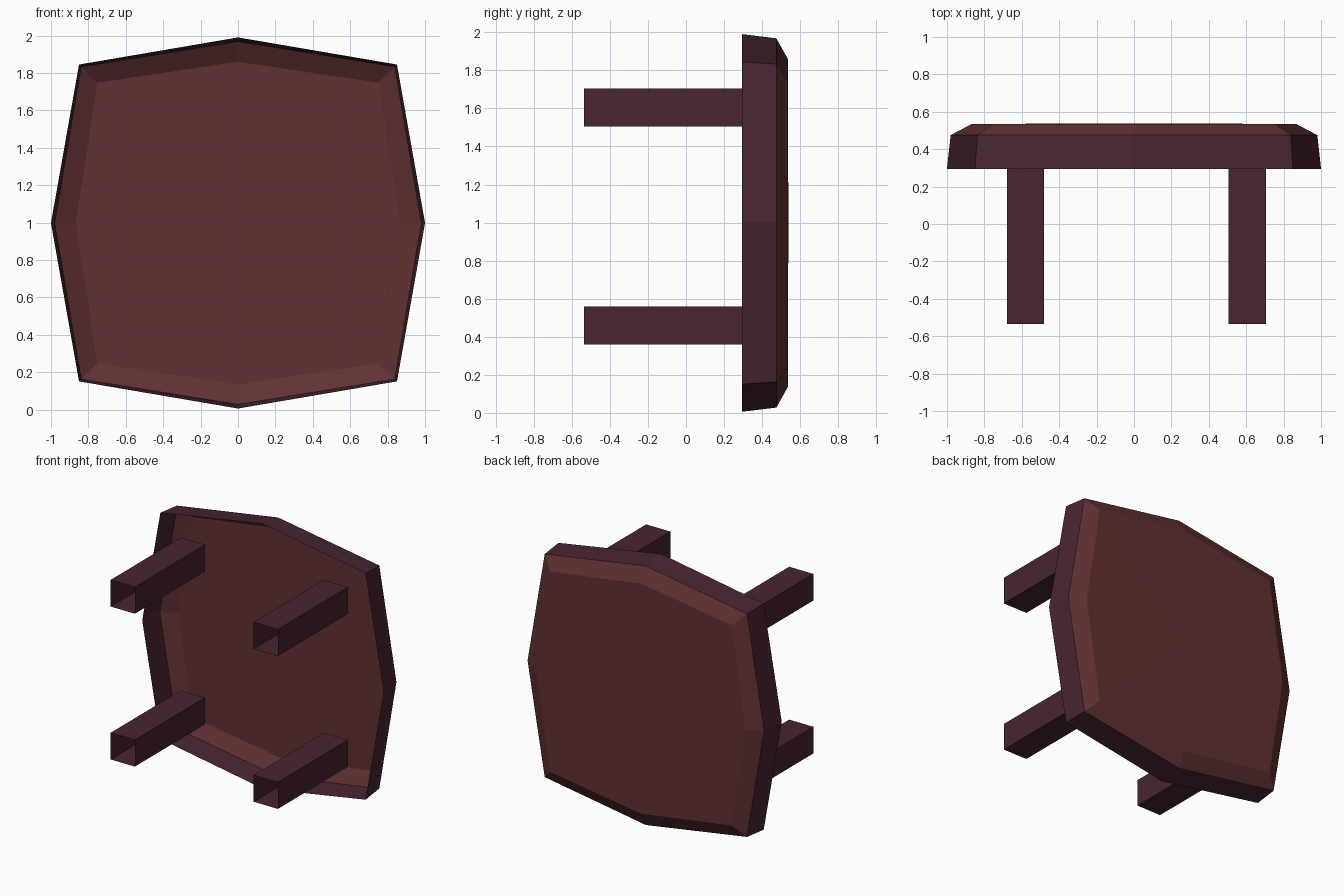
import bpy, bmesh

if "Cube" in bpy.data.objects:
    bpy.data.objects.remove(bpy.data.objects["Cube"])


def material(name, rgb):
    m = bpy.data.materials.new(name)
    m.diffuse_color = (*rgb, 1)
    m.use_nodes = True
    m.node_tree.nodes["Principled BSDF"].inputs["Base Color"].default_value = m.diffuse_color
    return m


red_brown = material("red brown top", (0.117, 0.0296, 0.0307))
plum = material("plum frame", (0.0648, 0.0185, 0.0300))


def finish(name, bm, mats):
    me = bpy.data.meshes.new(name)
    bm.to_mesh(me)
    bm.free()
    for m in mats:
        me.materials.append(m)
    ob = bpy.data.objects.new(name, me)
    bpy.context.collection.objects.link(ob)
    return ob


# Seat: open eight-sided shell (y, mid x, corner x, mid z, corner z)
CZ = 0.998
rings = [(0.295, 1.0, 0.85, 0.992, 0.847),
         (0.475, 0.98, 0.838, 0.970, 0.835),
         (0.535, 0.867, 0.752, 0.862, 0.75)]
bm = bmesh.new()
loops = []
for y, mx, cx, mz, cz in rings:
    pts = [(mx, 0), (cx, cz), (0, mz), (-cx, cz),
           (-mx, 0), (-cx, -cz), (0, -mz), (cx, -cz)]
    loops.append([bm.verts.new((x, y, CZ + z)) for x, z in pts])
for k in range(2):
    for i in range(8):
        j = (i + 1) % 8
        f = bm.faces.new((loops[k][i], loops[k][j], loops[k + 1][j], loops[k + 1][i]))
        f.material_index = 1 - k  # plum wall, red brown bevel
# Very slightly domed seat top
centre = bm.verts.new((0, 0.538, CZ))
for i in range(8):
    bm.faces.new((loops[2][i], loops[2][(i + 1) % 8], centre))
bmesh.ops.recalc_face_normals(bm, faces=bm.faces)
if centre.normal.y < 0 or centre.link_faces[0].normal.y < 0:
    bmesh.ops.reverse_faces(bm, faces=bm.faces[:])
finish("seat", bm, [red_brown, plum])


# Legs: square tubes, open at both ends
def leg(name, x, z, half=0.1, y0=-0.535, y1=0.295):
    bm = bmesh.new()
    corners = [(-half, -half), (half, -half), (half, half), (-half, half)]
    a = [bm.verts.new((x + u, y0, z + v)) for u, v in corners]
    b = [bm.verts.new((x + u, y1, z + v)) for u, v in corners]
    for i in range(4):
        j = (i + 1) % 4
        bm.faces.new((a[i], a[j], b[j], b[i]))
    finish(name, bm, [plum])


for side, x in (("left", -0.58), ("right", 0.605)):
    for level, z in (("lower", 0.46), ("upper", 1.605)):
        leg(f"{level}_{side}_leg", x, z)
